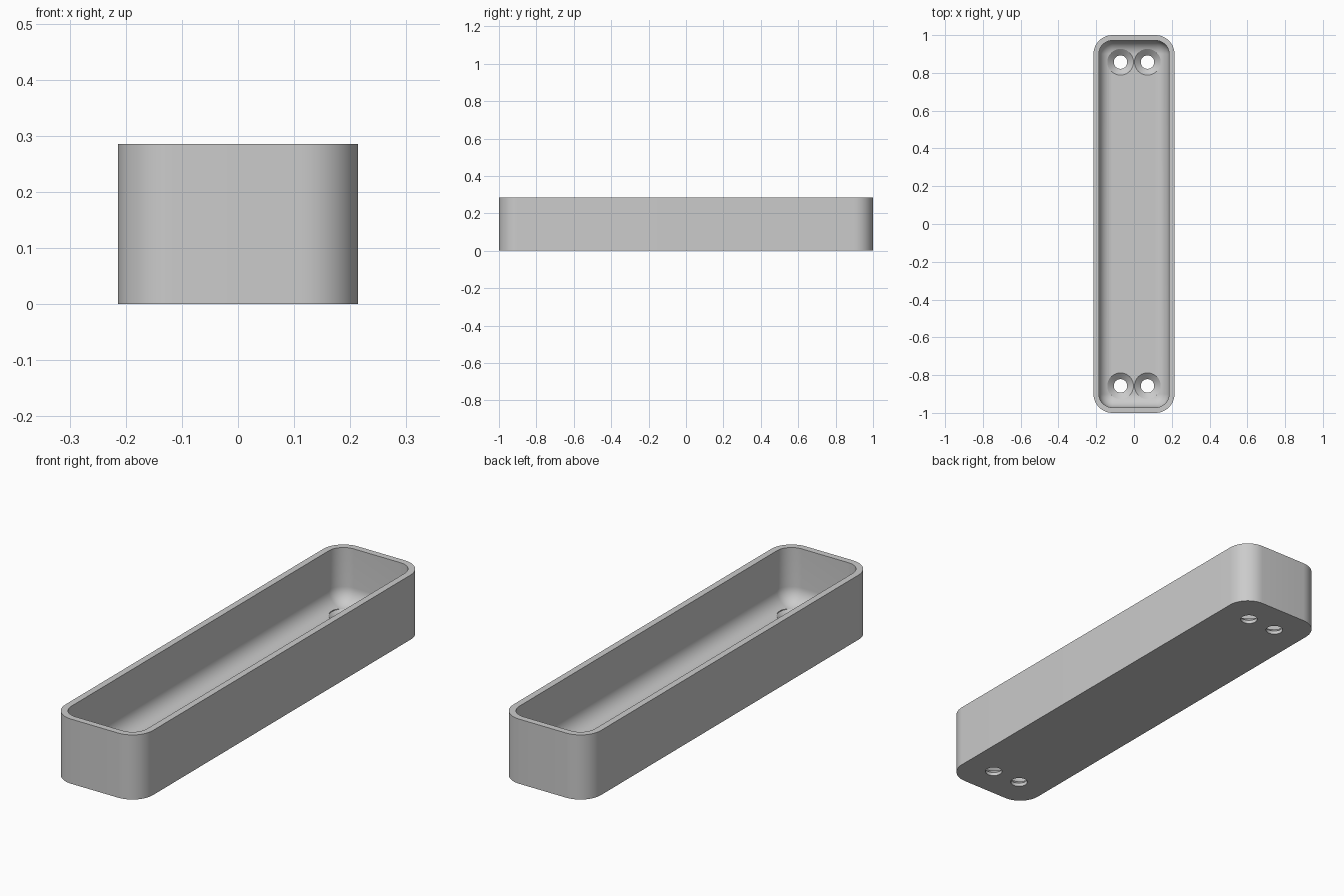
import bpy
import bmesh
from math import sin, cos, pi, radians

default = bpy.data.objects.get("Cube")
if default:
    bpy.data.objects.remove(default, do_unlink=True)

HALF_X, HALF_Y, HEIGHT = 0.2143, 1.0, 0.2857
WALL, FLOOR, CORNER = 0.0286, 0.043, 0.1
FILLET = CORNER - WALL - 0.001
HOLE_X, HOLE_Y, HOLE_R, SINK_R = 0.0714, 0.857, 0.0357, 0.07
STEPS = 12

grey = bpy.data.materials.new("plain grey")
grey.use_nodes = True
colour = (0.6, 0.6, 0.6, 1)
grey.diffuse_color = colour
grey.node_tree.nodes["Principled BSDF"].inputs["Base Color"].default_value = colour


def make_object(name, bm):
    bmesh.ops.recalc_face_normals(bm, faces=bm.faces)
    mesh = bpy.data.meshes.new(name)
    bm.to_mesh(mesh)
    bm.free()
    mesh.materials.append(grey)
    obj = bpy.data.objects.new(name, mesh)
    bpy.context.collection.objects.link(obj)
    return obj


def rounded_loop(inset, z):
    """Rounded rectangle, moved inward from the outer wall."""
    r = CORNER - inset
    points = []
    for quarter, (sx, sy) in enumerate([(1, 1), (-1, 1), (-1, -1), (1, -1)]):
        for i in range(STEPS + 1):
            a = (quarter + i / STEPS) * pi / 2
            points.append((sx * (HALF_X - CORNER) + r * cos(a),
                           sy * (HALF_Y - CORNER) + r * sin(a), z))
    return points


def circle_loop(x, y, r, z, sides=48):
    return [(x + r * cos(2 * pi * i / sides), y + r * sin(2 * pi * i / sides), z)
            for i in range(sides)]


def skin(bm, loops):
    """Bridge matching loops and cap both ends."""
    rings = [[bm.verts.new(p) for p in loop] for loop in loops]
    n = len(rings[0])
    for low, high in zip(rings, rings[1:]):
        for i in range(n):
            j = (i + 1) % n
            bm.faces.new((low[i], low[j], high[j], high[i]))
    bm.faces.new(rings[0][::-1])
    bm.faces.new(rings[-1])


# Tray shell: outer wall, rim, inner wall and filleted floor
loops = [rounded_loop(0, 0), rounded_loop(0, HEIGHT), rounded_loop(WALL, HEIGHT)]
for i in range(STEPS + 1):
    a = i / STEPS * pi / 2
    loops.append(rounded_loop(WALL + FILLET * (1 - cos(a)),
                              FLOOR + FILLET * (1 - sin(a))))
bm = bmesh.new()
skin(bm, loops)
tray = make_object("tray", bm)

# Countersunk screw holes
bm = bmesh.new()
for x in (-HOLE_X, HOLE_X):
    for y in (-HOLE_Y, HOLE_Y):
        skin(bm, [circle_loop(x, y, r, z) for r, z in (
            (HOLE_R, -0.05), (HOLE_R, 0.0155), (SINK_R, FLOOR + 0.001), (SINK_R, 0.15))])
cutter = make_object("screw_hole_cutter", bm)
cutter.hide_render = True

cut = tray.modifiers.new("screw_holes", "BOOLEAN")
cut.operation = "DIFFERENCE"
cut.solver = "EXACT"
cut.object = cutter

bpy.ops.object.select_all(action="DESELECT")
tray.select_set(True)
bpy.context.view_layer.objects.active = tray
bpy.ops.object.modifier_apply(modifier=cut.name)
bpy.data.objects.remove(cutter, do_unlink=True)
bpy.ops.object.shade_smooth_by_angle(angle=radians(25))
